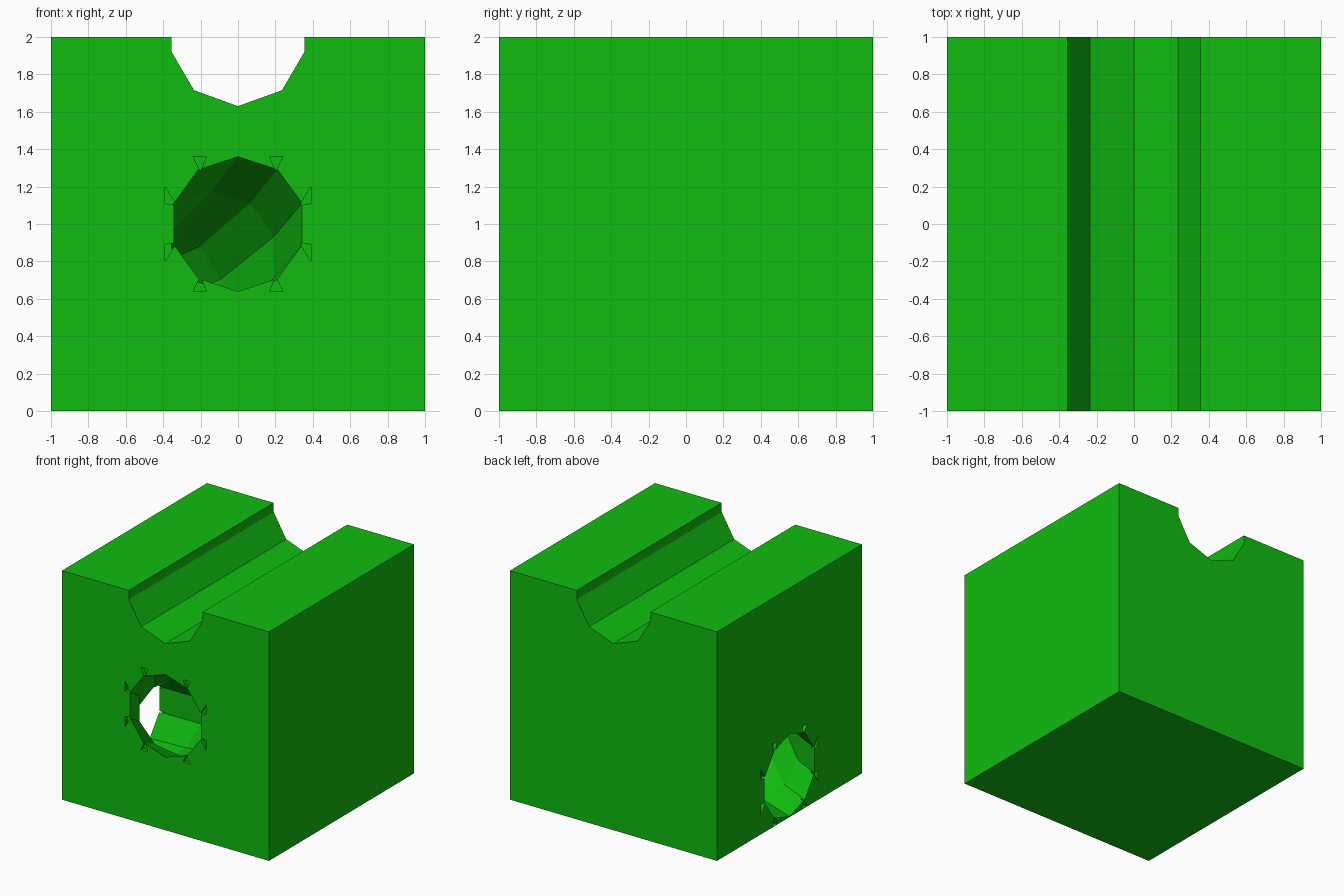
import bpy, bmesh, math
from mathutils import Vector

if "Cube" in bpy.data.objects:
    bpy.data.objects.remove(bpy.data.objects["Cube"])


def mesh_object(name, bm):
    bmesh.ops.recalc_face_normals(bm, faces=bm.faces)
    me = bpy.data.meshes.new(name)
    bm.to_mesh(me)
    bm.free()
    ob = bpy.data.objects.new(name, me)
    bpy.context.collection.objects.link(ob)
    return ob


def loft(bm, rings):
    """Skin matching rings of points and cap both ends."""
    vs = [[bm.verts.new(p) for p in r] for r in rings]
    n = len(vs[0])
    for a, b in zip(vs, vs[1:]):
        for i in range(n):
            j = (i + 1) % n
            bm.faces.new((a[i], a[j], b[j], b[i]))
    bm.faces.new(vs[0][::-1])
    bm.faces.new(vs[-1])


def cut(target, cutter):
    mod = target.modifiers.new("cut", 'BOOLEAN')
    mod.operation = 'DIFFERENCE'
    mod.solver = 'EXACT'
    mod.object = cutter
    bpy.context.view_layer.objects.active = target
    bpy.ops.object.modifier_apply(modifier=mod.name)
    bpy.data.objects.remove(cutter, do_unlink=True)


# Block with the open channel along its top
half = [(1, 0), (1, 2), (.355, 2), (.355, 1.92), (.235, 1.715)]
profile = half + [(0, 1.63)] + [(-x, z) for x, z in reversed(half)]
bm = bmesh.new()
loft(bm, [[(x, y, z) for x, z in profile] for y in (-1, 1)])
block = mesh_object("block", bm)

mat = bpy.data.materials.new("green")
mat.diffuse_color = (0.005, 0.5, 0.005, 1)
mat.use_nodes = True
mat.node_tree.nodes["Principled BSDF"].inputs["Base Color"].default_value = mat.diffuse_color
block.data.materials.append(mat)

# Ten-sided tunnel curving down from the front to the left side
R, END_Z = .36, .365
path = [((0, -1.05, 1), 0), ((0, -1, 1), 0), ((-.14, -.6, .82), 15),
        ((-.37, -.25, .59), 37), ((-.68, -.06, .42), 65),
        ((-1, 0, END_Z), 90), ((-1.05, 0, END_Z), 90)]
rings = []
for centre, turn in path:
    t = math.radians(turn)
    across = Vector((math.cos(t), math.sin(t), 0))
    up = Vector((0, 0, 1))
    angles = [math.radians(90 + 36 * k) for k in range(10)]
    rings.append([Vector(centre) + R * (across * math.cos(a) + up * math.sin(a))
                  for a in angles])
bm = bmesh.new()
loft(bm, rings)
cut(block, mesh_object("tunnel_cutter", bm))

# Small chipped notches around both tunnel mouths
notches = [[(.20, .28), (.24, .36), (.17, .36)],
           [(.33, .10), (.39, .11), (.39, .20)]]
bm = bmesh.new()
for side in (False, True):
    for tri in notches:
        for su in (-1, 1):
            for sw in (-1, 1):
                pair = []
                for d in (-1.03, -.97):
                    pair.append([(d, su * u, END_Z + sw * w) if side
                                 else (su * u, d, 1 + sw * w) for u, w in tri])
                loft(bm, pair)
cut(block, mesh_object("notch_cutter", bm))
